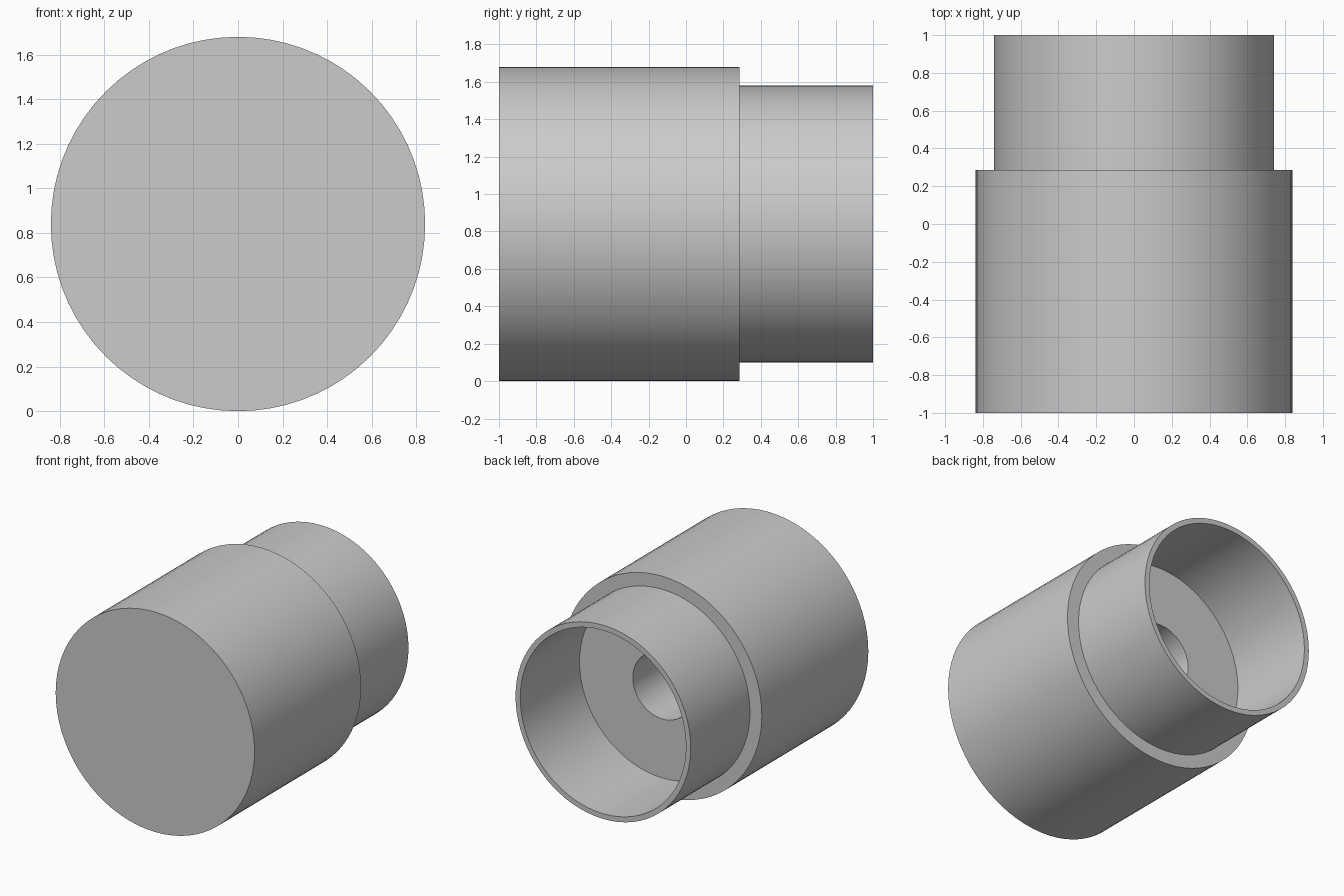
import bpy
import bmesh
import math
from mathutils import Matrix, Vector

cube = bpy.data.objects.get("Cube")
if cube:
    bpy.data.objects.remove(cube, do_unlink=True)

SEGMENTS = 72
RADIUS = 0.84        # main barrel
NECK_RADIUS = 0.74   # stepped neck at the back
CUP_RADIUS = 0.70    # wide recess in the neck
BORE_RADIUS = 0.25   # narrow blind hole
STEP_Y = 0.285
BORE_END_Y = -0.72

grey = bpy.data.materials.new("plain grey")
grey.use_nodes = True
colour = (0.6, 0.6, 0.6, 1)
grey.diffuse_color = colour
grey.node_tree.nodes["Principled BSDF"].inputs["Base Color"].default_value = colour

# Half section of the sleeve as (radius, y), from the front face to the bore end
profile = [
    (RADIUS, -1), (RADIUS, STEP_Y),
    (NECK_RADIUS, STEP_Y), (NECK_RADIUS, 1),
    (CUP_RADIUS, 1), (CUP_RADIUS, STEP_Y),
    (BORE_RADIUS, STEP_Y), (BORE_RADIUS, BORE_END_Y),
]

# Turn the section around the lengthwise axis
bm = bmesh.new()
rings = []
for radius, y in profile:
    ring = []
    for i in range(SEGMENTS):
        a = math.tau * i / SEGMENTS
        ring.append(bm.verts.new((radius * math.cos(a), y, RADIUS + radius * math.sin(a))))
    rings.append(ring)
for r0, r1 in zip(rings, rings[1:]):
    for i in range(SEGMENTS):
        j = (i + 1) % SEGMENTS
        bm.faces.new((r0[i], r0[j], r1[j], r1[i]))

# Close the front face and the end of the bore
bm.faces.new(rings[0])
bm.faces.new(rings[-1])
bmesh.ops.recalc_face_normals(bm, faces=bm.faces)

mesh = bpy.data.meshes.new("stepped_sleeve")
bm.to_mesh(mesh)
bm.free()
mesh.materials.append(grey)
sleeve = bpy.data.objects.new("stepped_sleeve", mesh)
bpy.context.collection.objects.link(sleeve)

# Smooth round walls, crisp rims
bpy.ops.object.select_all(action="DESELECT")
sleeve.select_set(True)
bpy.context.view_layer.objects.active = sleeve
bpy.ops.object.shade_smooth_by_angle(angle=math.radians(30))
